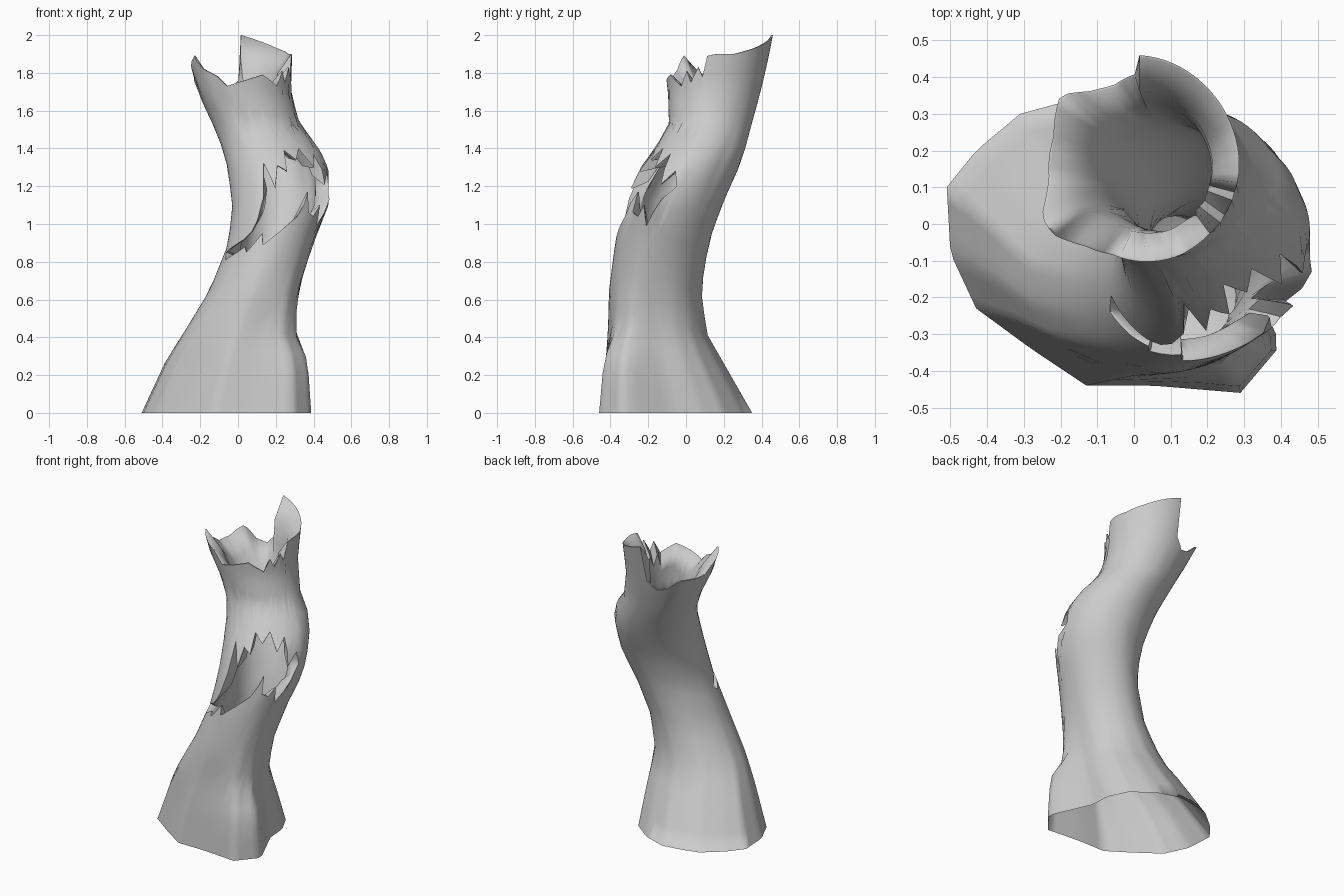
import bpy, bmesh
from math import sin, cos, radians
from mathutils import Vector

cube = bpy.data.objects.get("Cube")
if cube:
    bpy.data.objects.remove(cube)

COLUMNS = 72

# Outline of the flared foot, counterclockwise from the side
FOOT = [(.28, -.06), (.27, .08), (.21, .2), (.08, .3), (-.07, .35), (-.2, .33),
        (-.31, .3), (-.43, .2), (-.51, .1), (-.5, -.08), (-.43, -.23), (-.28, -.34),
        (-.13, -.44), (.05, -.44), (.29, -.46), (.4, -.33)]

# Rings: height, x range, y range, share of the foot outline
RINGS = [(0, -.51, .4, -.46, .35, 1), (.28, -.38, .38, -.44, .19, .95),
         (.42, -.29, .315, -.42, .11, .5), (.65, -.15, .33, -.41, .08, .2),
         (.9, -.05, .4, -.375, .12, 0), (1.1, -.03, .48, -.335, .19, 0),
         (1.3, -.055, .48, -.24, .28, 0), (1.42, -.09, .42, -.15, .32, 0),
         (1.52, -.13, .33, -.09, .345, 0), (1.7, -.215, .28, -.095, .395, 0),
         (1.85, -.26, .285, -.115, .43, 0), (2, -.26, .29, -.12, .46, 0)]

# Local bulges and dents: angle, half width, height, half height, amount
BULGES = [(214, 22, 1.83, .24, .13), (138, 22, 1.82, .24, .15),
          (40, 45, 1.32, .35, -.08), (340, 12, 1.13, .12, .09)]

# Jagged edges: (angle, height)
TOP = [(0, 1.9), (20, 1.9), (45, 1.93), (70, 1.97), (90, 2), (95, 1.76), (110, 1.7),
       (125, 1.72), (138, 1.79), (165, 1.76), (185, 1.76), (200, 1.81), (215, 1.89),
       (225, 1.82), (240, 1.78), (250, 1.73), (265, 1.75), (295, 1.79), (315, 1.73),
       (325, 1.81), (330, 1.75), (340, 1.83), (345, 1.78), (350, 1.89), (360, 1.9)]
HOLE_LOW = [(0, 1.18), (195, .85), (205, .81), (225, .85), (235, .88), (240, .85),
            (255, .95), (260, .89), (280, .97), (295, 1.04), (305, 1.17), (310, 1.06),
            (320, 1.04), (325, 1.1), (335, .99), (345, 1.13), (355, 1.2), (360, 1.18)]
HOLE_HIGH = [(0, 1.18), (195, .85), (210, .88), (230, .92), (240, .96), (245, 1.02),
             (250, 1.14), (255, 1.32), (265, 1.19), (270, 1.31), (280, 1.28), (285, 1.39),
             (295, 1.34), (305, 1.4), (315, 1.3), (325, 1.37), (335, 1.21), (345, 1.28),
             (355, 1.2), (360, 1.18)]


def sample(table, t):
    """Linear lookup of all values after the first column."""
    for a, b in zip(table, table[1:]):
        if t <= b[0]:
            f = (t - a[0]) / (b[0] - a[0])
            return [p + (q - p) * f for p, q in zip(a[1:], b[1:])]
    return list(table[-1][1:])


def wall_point(angle, z, scale=1):
    x0, x1, y0, y1, foot_share = sample(RINGS, z)
    f = angle * len(FOOT) / 360
    i = int(f)
    p, q = Vector(FOOT[i % len(FOOT)]), Vector(FOOT[(i + 1) % len(FOOT)])
    foot = p.lerp(q, f - i)
    unit_foot = Vector(((foot.x + .055) / .455, (foot.y + .055) / .405))
    circle = Vector((cos(radians(angle)), sin(radians(angle))))
    u = circle.lerp(unit_foot, foot_share) * scale
    for at, width, height, half, amount in BULGES:
        near = max(0, 1 - abs(angle - at) / width) * max(0, 1 - abs(z - height) / half)
        u *= 1 + amount * near
    return ((x0 + x1) / 2 + u.x * (x1 - x0) / 2, (y0 + y1) / 2 + u.y * (y1 - y0) / 2, z)


def low(a):
    return sample(HOLE_LOW, a)[0]


def high(a):
    return sample(HOLE_HIGH, a)[0]


def add_wall(bm, layer, bottom, top, fractions, weights, hole_row):
    """Grid of wall faces; the row along the hole is thin only where it is open."""
    rows = []
    for n, (f, w) in enumerate(zip(fractions, weights)):
        row = []
        for c in range(COLUMNS):
            a = c * 360 / COLUMNS
            lo, hi = bottom(a), top(a)
            v = bm.verts.new(wall_point(a, lo + (hi - lo) * f))
            closed = n == hole_row and abs(high(a) - low(a)) < .001
            v[layer][0] = 1 if closed else w
            row.append(v)
        rows.append(row)
    for r, s in zip(rows, rows[1:]):
        for c in range(COLUMNS):
            d = (c + 1) % COLUMNS
            bm.faces.new((r[c], r[d], s[d], s[c]))


def add_object(name, bm, material):
    mesh = bpy.data.meshes.new(name)
    obj = bpy.data.objects.new(name, mesh)
    bpy.context.collection.objects.link(obj)
    bm.to_mesh(mesh)
    bm.free()
    mesh.materials.append(material)
    return obj


grey = bpy.data.materials.new("plain_grey")
grey.use_nodes = True
grey.diffuse_color = (.6, .6, .6, 1)
grey.node_tree.nodes["Principled BSDF"].inputs["Base Color"].default_value = (.6, .6, .6, 1)

# Hollow trunk with a broken top and a torn hole in the front
bm = bmesh.new()
layer = bm.verts.layers.deform.verify()
add_wall(bm, layer, lambda a: 0, low,
         [0, .1, .2, .3, .4, .5, .6, .7, .8, .92, 1],
         [0, .1, .2, .3, .45, .6, .8, 1, 1, 1, .1], 10)
add_wall(bm, layer, high, lambda a: sample(TOP, a)[0],
         [0, .12, .25, .38, .5, .62, .74, .86, 1],
         [.1, 1, 1, 1, 1, 1, 1, 1, .1], 0)
bmesh.ops.remove_doubles(bm, verts=bm.verts, dist=.0005)
trunk = add_object("hollow_trunk", bm, grey)
trunk.vertex_groups.new(name="wall_thickness")

wall = trunk.modifiers.new("wall", 'SOLIDIFY')
wall.thickness = .07
wall.offset = -1
wall.vertex_group = "wall_thickness"
bpy.context.view_layer.objects.active = trunk
trunk.select_set(True)
bpy.ops.object.modifier_apply(modifier="wall")

# Sunken floor that closes the hollow
bm = bmesh.new()
rim = [bm.verts.new(wall_point(c * 10, .66, .85)) for c in range(36)]
middle = bm.verts.new(wall_point(0, .5, 0))
for p, q in zip(rim, rim[1:] + rim[:1]):
    bm.faces.new((p, q, middle))
floor = add_object("hollow_floor", bm, grey)
floor.select_set(True)

bpy.ops.object.shade_smooth_by_angle(angle=radians(65))
